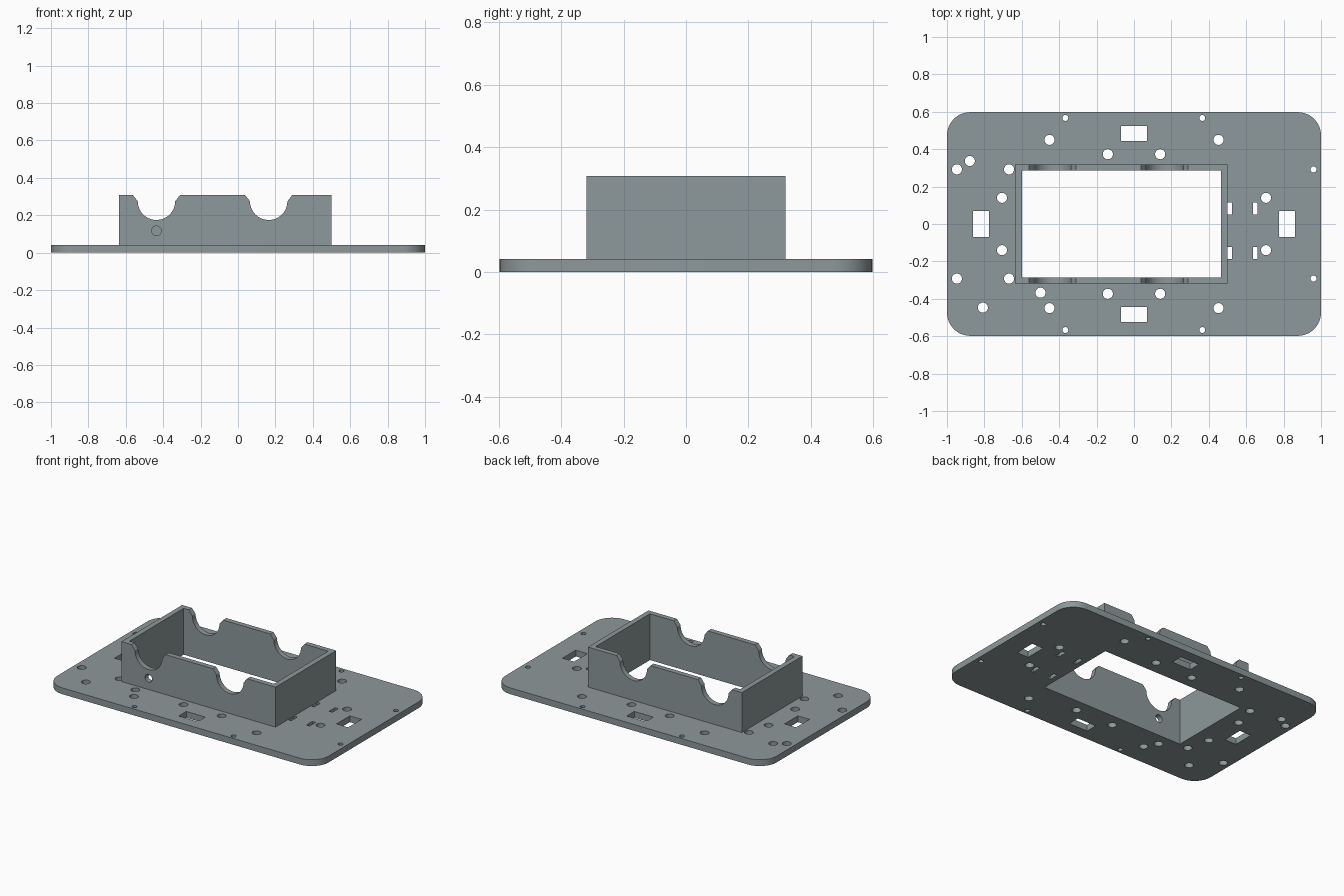
import bpy, bmesh, math
from mathutils import Matrix

if "Cube" in bpy.data.objects:
    bpy.data.objects.remove(bpy.data.objects["Cube"])

grey = bpy.data.materials.new("slate grey")
grey.diffuse_color = (0.27, 0.315, 0.325, 1)
grey.use_nodes = True
grey.node_tree.nodes["Principled BSDF"].inputs["Base Color"].default_value = grey.diffuse_color

PLATE_T, TOP = 0.042, 0.308


def circle(x, y, r, n=32):
    return [(x + r * math.cos(2 * math.pi * i / n), y + r * math.sin(2 * math.pi * i / n)) for i in range(n)]


def rect(x0, x1, y0, y1):
    return [(x0, y0), (x1, y0), (x1, y1), (x0, y1)]


def rounded_rect(hx, hy, r, n=12):
    pts = []
    for k, (sx, sy) in enumerate([(1, 1), (-1, 1), (-1, -1), (1, -1)]):
        for i in range(n + 1):
            a = math.pi / 2 * (k + i / n)
            pts.append((sx * (hx - r) + r * math.cos(a), sy * (hy - r) + r * math.sin(a)))
    return pts


def extrude(name, loops, z0, z1, matrix=Matrix()):
    """Solid from an outline with holes, extruded from z0 to z1."""
    cu = bpy.data.curves.new(name, 'CURVE')
    cu.dimensions, cu.fill_mode = '2D', 'BOTH'
    cu.extrude = (z1 - z0) / 2
    for pts in loops:
        sp = cu.splines.new('POLY')
        sp.points.add(len(pts) - 1)
        for p, (x, y) in zip(sp.points, pts):
            p.co = (x, y, 0, 1)
        sp.use_cyclic_u = True
    tmp = bpy.data.objects.new(name + "_outline", cu)
    bpy.context.collection.objects.link(tmp)
    dg = bpy.context.evaluated_depsgraph_get()
    me = bpy.data.meshes.new_from_object(tmp.evaluated_get(dg))
    bpy.data.objects.remove(tmp)
    bm = bmesh.new()
    bm.from_mesh(me)
    bmesh.ops.remove_doubles(bm, verts=bm.verts, dist=1e-5)
    bmesh.ops.translate(bm, verts=bm.verts, vec=(0, 0, (z0 + z1) / 2))
    bmesh.ops.transform(bm, matrix=matrix, verts=bm.verts)
    bmesh.ops.recalc_face_normals(bm, faces=bm.faces)
    bm.to_mesh(me)
    bm.free()
    me.materials.clear()
    me.materials.append(grey)
    me.name = name
    ob = bpy.data.objects.new(name, me)
    bpy.context.collection.objects.link(ob)
    return ob


def smooth(ob):
    bpy.ops.object.select_all(action='DESELECT')
    ob.select_set(True)
    bpy.context.view_layer.objects.active = ob
    bpy.ops.object.shade_smooth_by_angle(angle=math.radians(30))


# Base plate: outline, central opening, screw holes and slots
opening = rect(-0.60, 0.465, -0.285, 0.285)
loops = [rounded_rect(1.0, 0.598, 0.125), opening]
for s in (1, -1):
    for x, y in [(-0.367, 0.567), (0.365, 0.567), (0.96, 0.292)]:
        loops.append(circle(x, s * y, 0.016, 20))
    for x, y in [(-0.452, 0.45), (0.452, 0.45), (-0.947, 0.292), (-0.668, 0.292),
                 (-0.706, 0.14), (0.706, 0.14), (-0.14, 0.373), (0.14, 0.373)]:
        loops.append(circle(x, s * y, 0.027))
    loops.append(rect(-0.07, 0.07, s * 0.484 - 0.04, s * 0.484 + 0.04))
    loops.append(rect(s * 0.818 - 0.043, s * 0.818 + 0.043, -0.07, 0.07))
for x, y in [(-0.878, 0.337), (-0.50, -0.367), (-0.808, -0.447)]:
    loops.append(circle(x, y, 0.027))
for x in (0.513, 0.647):
    for y in (0.084, -0.156):
        loops.append(rect(x - 0.012, x + 0.012, y - 0.032, y + 0.032))
plate = extrude("base_plate", loops, 0, PLATE_T)

# Open box wall standing on the plate
wall = extrude("box_wall", [rect(-0.635, 0.5, -0.319, 0.319), opening], PLATE_T, TOP)

# Cutters: two chamfered round notches through front and back, one hole in front
upright = Matrix.Rotation(math.pi / 2, 4, 'X')
cutters = []
for x in (-0.436, 0.164):
    arc = [(x + 0.1 * math.cos(math.pi + math.pi * i / 24), 0.275 + 0.1 * math.sin(math.pi + math.pi * i / 24))
           for i in range(25)]
    notch = arc + [(x + 0.126, TOP), (x + 0.126, 0.4), (x - 0.126, 0.4), (x - 0.126, TOP)]
    cutters.append(extrude("notch_cutter", [notch], -0.5, 0.5, upright))
cutters.append(extrude("cable_hole_cutter", [circle(-0.436, 0.117, 0.026)], 0.2, 0.4, upright))
for c in cutters:
    c.hide_render = True
    c.hide_set(True)
    m = wall.modifiers.new("cut", 'BOOLEAN')
    m.operation, m.solver, m.object = 'DIFFERENCE', 'EXACT', c

# Bake the cuts, then drop the helpers
dg = bpy.context.evaluated_depsgraph_get()
baked = bpy.data.meshes.new_from_object(wall.evaluated_get(dg))
wall.modifiers.clear()
wall.data = baked
for c in cutters:
    bpy.data.objects.remove(c)

smooth(plate)
smooth(wall)
